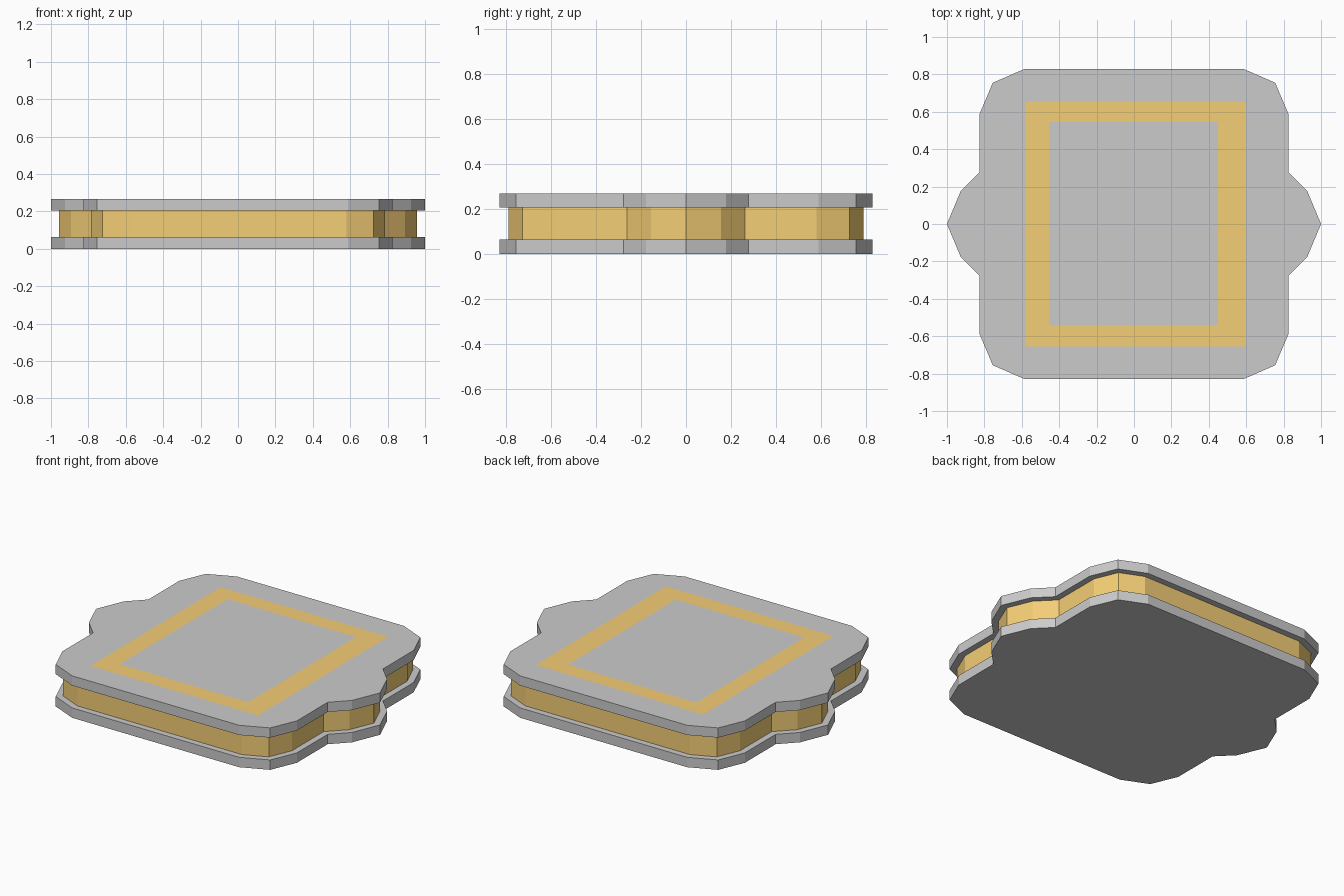
import bpy, bmesh
from mathutils import Vector

if "Cube" in bpy.data.objects:
    bpy.data.objects.remove(bpy.data.objects["Cube"])

# One quarter of the outline, from the side point round to the front/back edge
QUARTER = [(1, 0), (0.926, 0.177), (0.826, 0.278), (0.826, 0.588),
           (0.755, 0.755), (0.588, 0.828)]


def outline():
    q = [Vector(p) for p in QUARTER]
    half = q + [Vector((-p.x, p.y)) for p in reversed(q)]
    return half + [Vector((p.x, -p.y)) for p in reversed(half[1:-1])]


def inset(points, dist):
    result = []
    for i, p in enumerate(points):
        a = (p - points[i - 1]).normalized()
        b = (points[(i + 1) % len(points)] - p).normalized()
        na, nb = Vector((a.y, -a.x)), Vector((b.y, -b.x))
        result.append(p - (na + nb) * dist / (1 + na.dot(nb)))
    return result


def prism(name, points, z0, z1, materials=(), edit=None):
    bm = bmesh.new()
    base = bm.faces.new([bm.verts.new((p.x, p.y, z0)) for p in points])
    ext = bmesh.ops.extrude_face_region(bm, geom=[base], use_keep_orig=True)
    verts = [v for v in ext["geom"] if isinstance(v, bmesh.types.BMVert)]
    bmesh.ops.translate(bm, verts=verts, vec=(0, 0, z1 - z0))
    bmesh.ops.recalc_face_normals(bm, faces=bm.faces[:])
    if edit:
        edit(bm)
    mesh = bpy.data.meshes.new(name)
    bm.to_mesh(mesh)
    bm.free()
    for m in materials:
        mesh.materials.append(m)
    obj = bpy.data.objects.new(name, mesh)
    bpy.context.collection.objects.link(obj)
    return obj


def material(name, color):
    m = bpy.data.materials.new(name)
    m.diffuse_color = color
    m.use_nodes = True
    m.node_tree.nodes["Principled BSDF"].inputs["Base Color"].default_value = m.diffuse_color
    return m


def cut_frame(bm):
    # Slice the top face along the frame lines, then colour the frame faces
    cuts = [((x, 0, 0), (1, 0, 0)) for x in (-0.58, -0.455, 0.45, 0.60)]
    cuts += [((0, y, 0), (0, 1, 0)) for y in (-0.655, -0.54, 0.545, 0.655)]
    for co, no in cuts:
        top = [f for f in bm.faces if f.normal.z > 0.9]
        geom = top + list({e for f in top for e in f.edges}) \
                   + list({v for f in top for v in f.verts})
        bmesh.ops.bisect_plane(bm, geom=geom, plane_co=co, plane_no=no)
        bm.normal_update()
    for f in bm.faces:
        c = f.calc_center_median()
        outer = -0.58 < c.x < 0.60 and abs(c.y) < 0.655
        inner = -0.455 < c.x < 0.45 and -0.54 < c.y < 0.545
        if f.normal.z > 0.9 and outer and not inner:
            f.material_index = 1


grey = material("grey", (0.8, 0.8, 0.8, 1))
amber = material("amber", (0.91, 0.62, 0.18, 1))

# Bottom plate, recessed coloured core, top plate with flush frame
prism("bottom_plate", outline(), 0, 0.063)
prism("core", inset(outline(), 0.04), 0.063, 0.205, [amber])
prism("top_plate", outline(), 0.205, 0.267, [grey, amber], cut_frame)
